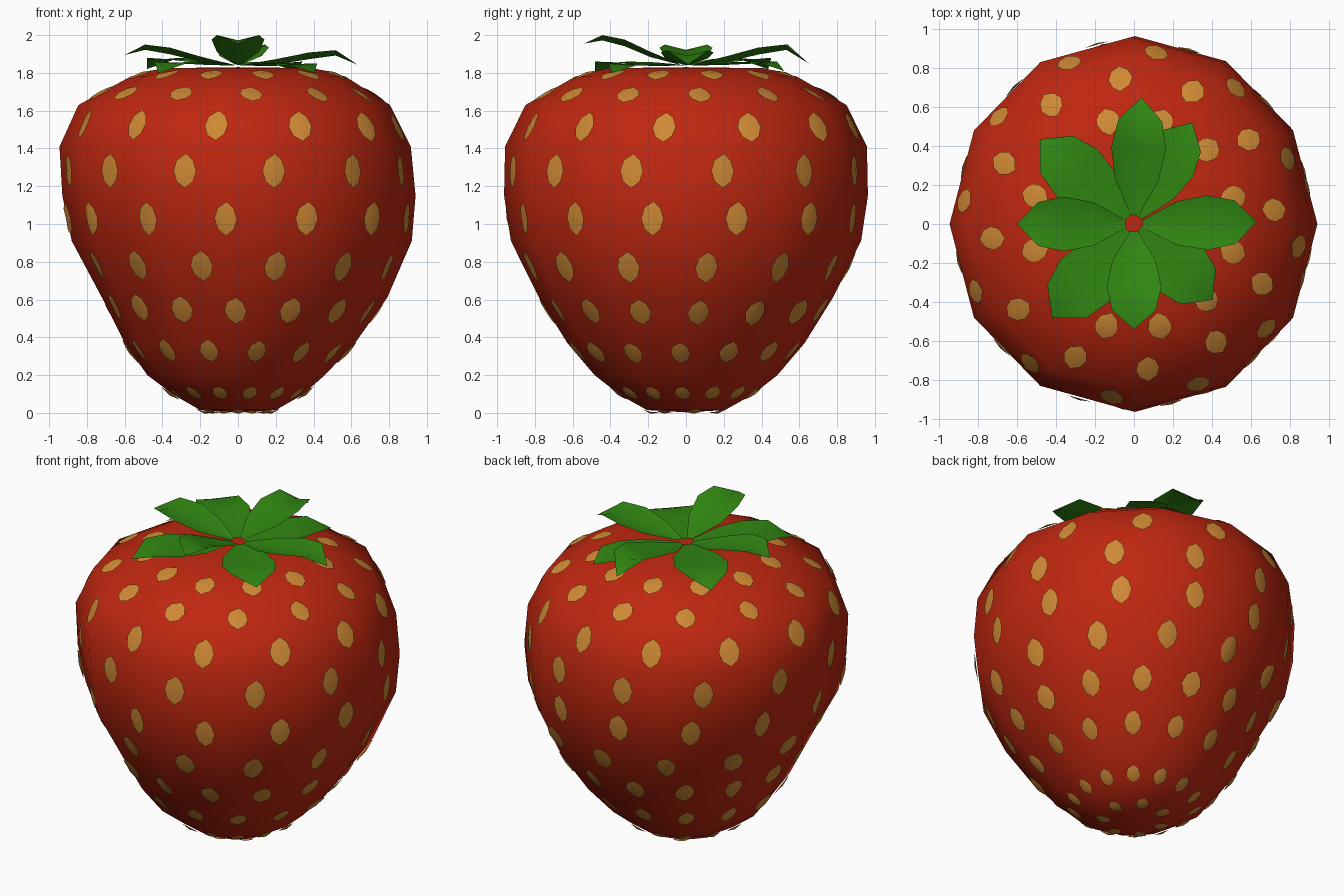
import bpy, bmesh, math
from mathutils import Vector
from mathutils.bvhtree import BVHTree

if "Cube" in bpy.data.objects:
    bpy.data.objects.remove(bpy.data.objects["Cube"])


def material(name, rgb):
    m = bpy.data.materials.new(name)
    m.diffuse_color = (*rgb, 1)
    m.use_nodes = True
    m.node_tree.nodes["Principled BSDF"].inputs["Base Color"].default_value = m.diffuse_color
    return m


RED = material("berry red", (0.52, 0.02, 0.005))
TAN = material("seed tan", (0.62, 0.25, 0.035))
GREEN = material("leaf green", (0.03, 0.24, 0.006))


def finish(bm, name, mat, smooth):
    me = bpy.data.meshes.new(name)
    bm.to_mesh(me)
    me.materials.append(mat)
    for p in me.polygons:
        p.use_smooth = smooth
    ob = bpy.data.objects.new(name, me)
    bpy.context.collection.objects.link(ob)
    return ob


# Fruit body: twelve-sided lathe, rings given as radius, height, x shift
RINGS = [(0.20, 0.015, 0), (0.34, 0.095, 0), (0.47, 0.2, -0.01), (0.61, 0.37, 0.01),
         (0.755, 0.61, 0.035), (0.90, 0.91, 0.02), (0.935, 1.15, 0.005),
         (0.93, 1.41, -0.015), (0.825, 1.63, -0.02), (0.57, 1.78, 0), (0.40, 1.825, 0)]
N = 12
bm = bmesh.new()
rows = []
for r, z, dx in RINGS:
    rows.append([bm.verts.new((dx + r * math.cos(2 * math.pi * i / N),
                               1.03 * r * math.sin(2 * math.pi * i / N), z)) for i in range(N)])
for a, b in zip(rows, rows[1:]):
    for i in range(N):
        j = (i + 1) % N
        bm.faces.new((a[i], a[j], b[j], b[i]))
low = bm.verts.new((0, 0, 0.003))
top = bm.verts.new((0, 0, 1.83))
for i in range(N):
    j = (i + 1) % N
    bm.faces.new((rows[0][j], rows[0][i], low))
    bm.faces.new((rows[-1][i], rows[-1][j], top))
bm.normal_update()
tree = BVHTree.FromBMesh(bm)
finish(bm, "berry_body", RED, True)
bm.free()

# Seeds: thin pointed ovals wrapped on the surface, in staggered rows
# Row: radius, height, count, phase in degrees from the front, half width, half length
SEEDS = [(0.53, 1.795, 12, 14.5, 0.062, 0.075), (0.73, 1.69, 12, 5.5, 0.062, 0.075),
         (0.88, 1.53, 12, 22.5, 0.064, 0.088), (0.93, 1.29, 12, 12, 0.063, 0.092),
         (0.92, 1.03, 13, -4, 0.062, 0.092), (0.85, 0.77, 13, 14, 0.062, 0.09),
         (0.73, 0.53, 15, -1, 0.06, 0.082), (0.57, 0.32, 14, 10, 0.053, 0.075),
         (0.35, 0.11, 14, 10, 0.042, 0.058), (0.18, 0.01, 7, 0, 0.038, 0.05)]
SHAPE = [(0, -1), (0.72, -0.62), (1, 0), (0.72, 0.62), (0.12, 1), (-0.72, 0.62), (-1, 0), (-0.72, -0.62)]
bm = bmesh.new()
core = Vector((0, 0, 1.0))


def lifted(p, h):
    q, n, _, _ = tree.find_nearest(p)
    return q + n * h


for r, z, count, phase, hw, hl in SEEDS:
    for k in range(count):
        a = math.radians(phase) + 2 * math.pi * k / count
        goal = Vector((r * math.sin(a), -1.03 * r * math.cos(a), z))
        p, n, _, _ = tree.ray_cast(core, (goal - core).normalized())
        side = Vector((math.cos(a), math.sin(a), 0))
        side = (side - n * side.dot(n)).normalized()
        up = n.cross(side)
        rim = [bm.verts.new(lifted(p + side * hw * u + up * hl * v, 0.009)) for u, v in SHAPE]
        mid = bm.verts.new(p + n * 0.018)
        for i in range(8):
            bm.faces.new((rim[i], rim[(i + 1) % 8], mid))
bm.normal_update()
finish(bm, "seeds", TAN, True)
bm.free()

# Leaf crown: folded leaves with raised edges and a drooping tip
# Leaf: direction in degrees, length, half width, edge peak height, tip height
LEAVES = [(1, 0.63, 0.14, 1.92, 1.845), (86.5, 0.65, 0.14, 1.95, 1.85),
          (180, 0.60, 0.14, 1.95, 1.895), (270, 0.54, 0.14, 2.0, 1.955),
          (60, 0.60, 0.14, 1.86, 1.81), (138, 0.65, 0.16, 1.88, 1.82),
          (229, 0.64, 0.165, 1.86, 1.80), (316, 0.56, 0.16, 1.85, 1.80)]
# Stations: fraction of length, width factor, rise factor
STEPS = [(0.07, 0.15, 0.06), (0.35, 0.8, 0.45), (0.6, 1.0, 0.85), (0.82, 0.8, 1.0)]
bm = bmesh.new()
for deg, length, half, peak, tip_z in LEAVES:
    d = Vector((math.cos(math.radians(deg)), math.sin(math.radians(deg)), 0))
    s = Vector((-d.y, d.x, 0))
    last = None
    for t, w, rise in STEPS:
        ez = 1.84 + (peak - 1.84) * rise
        fold = 0.035 * w if peak > 1.9 else 0.01 * w
        c = d * length * t
        row = [bm.verts.new(c - s * half * w + Vector((0, 0, ez))),
               bm.verts.new(c + Vector((0, 0, max(ez - fold, 1.835)))),
               bm.verts.new(c + s * half * w + Vector((0, 0, ez)))]
        if last:
            for i in (0, 1):
                bm.faces.new((last[i], row[i], row[i + 1], last[i + 1]))
        last = row
    tip = bm.verts.new(d * length + Vector((0, 0, tip_z)))
    bm.faces.new((last[0], tip, last[1]))
    bm.faces.new((last[1], tip, last[2]))
bm.normal_update()
finish(bm, "leaf_crown", GREEN, True)
bm.free()
